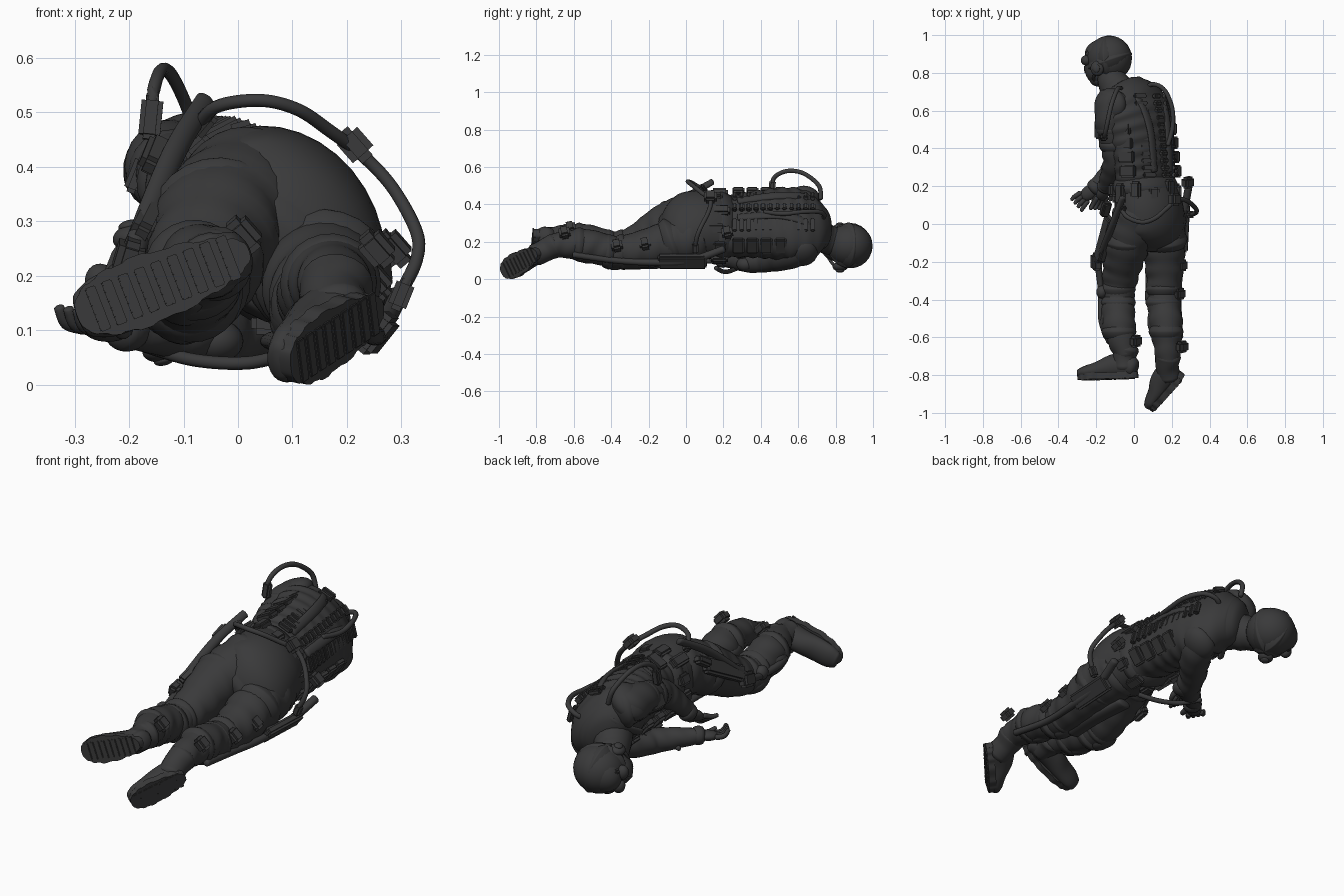
import bpy, bmesh, math
from mathutils import Vector as V, Matrix

if "Cube" in bpy.data.objects:
    bpy.data.objects.remove(bpy.data.objects["Cube"])

mat = bpy.data.materials.new("charcoal grey")
mat.diffuse_color = (0.042, 0.042, 0.043, 1)
mat.use_nodes = True
mat.node_tree.nodes["Principled BSDF"].inputs["Base Color"].default_value = mat.diffuse_color

# body axes seen from the feet: side points to the upper shoulder, back to the spine
SIDE = V((-0.66, 0, 0.75))
BACK = V((0.75, 0, 0.66))


def finish(name, bm, angle=50):
    bmesh.ops.recalc_face_normals(bm, faces=bm.faces)
    me = bpy.data.meshes.new(name)
    bm.to_mesh(me)
    bm.free()
    me.materials.append(mat)
    ob = bpy.data.objects.new(name, me)
    bpy.context.collection.objects.link(ob)
    bpy.ops.object.select_all(action='DESELECT')
    ob.select_set(True)
    bpy.context.view_layer.objects.active = ob
    bpy.ops.object.shade_smooth_by_angle(angle=math.radians(angle))
    return ob


def catmull(a, b, c, d, t):
    return [0.5 * (2 * q + (r - p) * t + (2 * p - 5 * q + 4 * r - s) * t * t
                   + (3 * q - p - 3 * r + s) * t ** 3) for p, q, r, s in zip(a, b, c, d)]


def loft(name, keys, ref=SIDE, n=20, step=8, fold=0.0, freq=60, swirl=2.0):
    """Smooth tube through (x, y, z, radius along ref, other radius), with optional cloth folds."""
    k = [tuple(p) if len(p) == 5 else tuple(p) + (p[3],) for p in keys]
    k = [k[0]] + k + [k[-1]]
    pts = [catmull(*k[i:i + 4], j / step) for i in range(len(k) - 3) for j in range(step)] + [k[-1]]
    cen = [V(p[:3]) for p in pts]
    rings = []
    for i, p in enumerate(pts):
        t = (cen[min(i + 1, len(pts) - 1)] - cen[max(i - 1, 0)]).normalized()
        rings.append((cen[i], t, p[3], p[4]))
    # rounded ends
    c, t, a, b = rings[0]
    head = [(c - t * min(a, b) * 0.5 * math.sin(w), t, a * math.cos(w), b * math.cos(w)) for w in (1.4, 0.9, 0.45)]
    c, t, a, b = rings[-1]
    tail = [(c + t * min(a, b) * 0.5 * math.sin(w), t, a * math.cos(w), b * math.cos(w)) for w in (0.45, 0.9, 1.4)]
    bm = bmesh.new()
    rows, dist, prev = [], 0.0, None
    for c, t, a, b in head + rings + tail:
        s = (ref - t * ref.dot(t)).normalized()
        q = t.cross(s)
        dist += (c - prev).length if prev else 0
        prev = c
        row = []
        for m in range(n):
            w = 2 * math.pi * m / n
            g = 1 + fold * math.sin(freq * dist + swirl * math.cos(w + 0.7)) * (0.6 + 0.4 * math.sin(2 * w))
            row.append(bm.verts.new(c + s * a * g * math.cos(w) + q * b * g * math.sin(w)))
        rows.append(row)
    for r0, r1 in zip(rows, rows[1:]):
        for m in range(n):
            bm.faces.new((r0[m], r0[(m + 1) % n], r1[(m + 1) % n], r1[m]))
    bm.faces.new(rows[0])
    bm.faces.new(rows[-1])
    return finish(name, bm)


def hose(name, pts, r=0.011):
    return loft(name, [(*p, r) for p in pts], V((0.31, 0.43, 0.85)), 10, 8)


def frame(loc, along, up):
    x = V(along).normalized()
    z = V(up)
    z = (z - x * z.dot(x)).normalized()
    m = Matrix((x, z.cross(x), z)).transposed().to_4x4()
    m.translation = V(loc)
    return m


def blob(name, loc, size, along=(1, 0, 0), up=(0, 0, 1)):
    bm = bmesh.new()
    bmesh.ops.create_uvsphere(bm, u_segments=24, v_segments=16, radius=1)
    bm.transform(frame(loc, along, up) @ Matrix.Diagonal((*size, 1)))
    return finish(name, bm)


def box(name, loc, size, along=(1, 0, 0), up=(0, 0, 1)):
    """Soft-edged pouch or plate; size is the full length, width and thickness."""
    bm = bmesh.new()
    bmesh.ops.create_cube(bm, size=1)
    bm.transform(Matrix.Diagonal((*size, 1)))
    bmesh.ops.bevel(bm, geom=bm.edges[:], offset=min(size) * 0.25, segments=2, affect='EDGES')
    bm.transform(frame(loc, along, up))
    return finish(name, bm)


def boot(name, heel, toe, ankle, wide=1.0):
    d = V(toe) - V(heel)
    length = d.length
    m = frame(heel, d, V(ankle) - V(heel))
    f, s, u = (m.col[i].to_3d() for i in range(3))
    p = lambda t, h: V(heel) + f * length * t + u * h
    keys = [(.07, .055, .045, .05), (.2, .07, .052, .067), (.42, .066, .053, .062),
            (.65, .05, .058, .045), (.85, .04, .056, .035), (.96, .034, .042, .026)]
    loft(name + "_upper", [(*p(t, h), a * wide, b) for t, h, a, b in keys], s)
    loft(name + "_shaft", [(*p(.22, .06), .06), (*(p(.25, .07).lerp(V(ankle), .55)), .062), (*ankle, .068)], s, fold=.03)
    # scalloped tread sole
    bm = bmesh.new()
    ring = []
    for i in range(96):
        w = 2 * math.pi * i / 96
        c = math.cos(w)
        x = 0.5 + 0.5 * math.copysign(abs(c) ** 0.8, c)
        width = (0.05 + 0.012 * math.sin(math.pi * (x - 0.25)) + (0.004 if i // 3 % 2 else 0)) * wide
        ring.append(p(x, 0) + s * width * math.copysign(abs(math.sin(w)) ** 0.7, math.sin(w)))
    lo = [bm.verts.new(q) for q in ring]
    hi = [bm.verts.new(q + u * 0.034) for q in ring]
    for i in range(96):
        bm.faces.new((lo[i - 1], lo[i], hi[i], hi[i - 1]))
    bm.faces.new(lo)
    bm.faces.new(hi)
    finish(name + "_sole", bm, 35)
    for i in range(9):
        box(name + "_tread", p(.12 + i * .095, -.001), (.02, .085, .008), f, u)


def band(name, c, a, b, axis, ref=SIDE, w=0.012):
    c, axis = V(c), V(axis).normalized()
    loft(name, [(*(c - axis * w), a, b), (*c, a * 1.03, b * 1.03), (*(c + axis * w), a, b)], ref, 24, 3)


# torso, hips and vest
loft("torso", [(.06, .12, .28, .19, .14), (.06, .25, .283, .19, .128), (.043, .4, .293, .207, .142),
               (.02, .55, .295, .225, .148), (-.01, .65, .29, .21, .132), (-.045, .71, .28, .14, .1)],
     n=36, step=12, fold=.025, freq=95, swirl=1.2)
loft("hips", [(.06, .2, .285, .19, .145), (.08, .08, .29, .2, .165), (.1, -.02, .275, .192, .145), (.08, -.1, .25, .13, .08)], n=32)
band("belt", (.06, .19, .283), .2, .152, (0, 1, 0), w=.02)
for i in range(12):
    y = .26 + i * .038
    c = V((.06 - .05 * i / 11, y, .288))
    box("spine_segment", c + BACK * .147, (.045, .028, .032), SIDE, BACK)
    for k in (-1, 1):
        box("vest_webbing", c + BACK * .121 + SIDE * k * .102, (.072, .024, .025), SIDE - BACK * k * .5, BACK + SIDE * k * .5)
for k in (-1, 1):
    for j in range(4):
        box("side_pouch", V((.055 - .008 * j, .28 + j * .075, .288)) + BACK * .05 + SIDE * k * .19, (.09, .065, .03),
            BACK - SIDE * k * .25, SIDE * k + BACK * .25)
    loft("shoulder_strap", [(*(V((.05, .28, .29)) + BACK * .13 + SIDE * k * .06), .022, .012),
                            (*(V((.02, .5, .295)) + BACK * .15 + SIDE * k * .07), .024, .012),
                            (*(V((0, .66, .29)) + BACK * .11 + SIDE * k * .09), .024, .012),
                            (*(V((-.03, .725, .28)) + SIDE * k * .09), .024, .012),
                            (*(V((0, .6, .29)) - BACK * .14 + SIDE * k * .09), .024, .012)])
    for j in range(3):
        box("chest_pouch", V((.03, .3 + j * .09, .28)) - BACK * .135 + SIDE * k * .06, (.075, .07, .045), SIDE, BACK)
for i in range(11):
    w = math.radians(-70 + i * 32)
    o = SIDE * math.sin(w) * .2 + BACK * math.cos(w) * .152
    box("belt_pouch", V((.06, .18 - .02 * (i % 2), .283)) + o, (.055, .07 + .02 * (i % 3), .04), o.cross(V((0, 1, 0))), o)

# head with helmet, mask and ear cups
H, F, U, L = V((-.13, .873, .18)), V((-.94, -.1, -.25)), V((-.1, 1, 0)), V((-.25, 0, .95))
loft("neck", [(-.05, .66, .26, .1), (-.1, .73, .225, .085), (-.125, .79, .2, .074), (-.13, .84, .19, .074)], fold=.03, freq=110)
blob("helmet", H + U * .003, (.12, .122, .115), F, L)
blob("helmet_brow", H + U * .035 + F * .03, (.1, .085, .075), F, U)
blob("face", H - U * .045 + F * .055, (.085, .075, .09), F, U)
blob("jaw", H - U * .095 + F * .065, (.055, .055, .045), F, U)
box("nose", H + F * .13 - U * .04, (.03, .025, .05), F, U)
band("helmet_rim", H - U * .01, .121, .121, U + F * .25, L, .008)
band("helmet_ridge", H + U * .003, .122, .118, F, L, .008)
for k in (-1, 1):
    blob("ear_cup", H + L * k * .108 + F * .045 - U * .045, (.036, .04, .024), F, L)
    blob("ear_cap", H + L * k * .13 + F * .045 - U * .045, (.02, .022, .01), F, L)
    blob("goggle", H + L * k * .038 + F * .118 + U * .005, (.03, .036, .028), F, U)
    box("helmet_mount", H + L * k * .045 + F * .1 + U * .04, (.03, .035, .03), F, U)
    hose("chin_strap", [H + L * k * .11 + F * .05 - U * .06, H + L * k * .07 + F * .08 - U * .09, H + F * .09 - U * .125], .008)

# arms: upper one bends at the waist, lower one reaches forward
loft("upper_side_arm", [(-.1, .66, .39, .095), (-.125, .57, .4, .086), (-.11, .43, .375, .07), (-.1, .34, .35, .065),
                        (-.12, .27, .29, .056), (-.15, .2, .22, .04)], fold=.05, freq=75, n=24)
loft("lower_side_arm", [(.09, .63, .175, .092), (.065, .54, .13, .08), (-.02, .42, .1, .064), (-.06, .34, .095, .06),
                        (-.13, .27, .1, .05), (-.2, .21, .105, .038)], fold=.05, freq=75, n=24)
blob("shoulder_pad", (-.125, .63, .42), (.09, .1, .06), (0, 1, 0), SIDE)
blob("lower_shoulder_pad", (.11, .62, .145), (.085, .09, .06), (0, 1, 0), -SIDE)
blob("elbow_pad", (-.08, .33, .37), (.045, .06, .045))
blob("lower_elbow_pad", (-.04, .32, .08), (.05, .05, .04))
box("arm_pouch", (-.185, .5, .385), (.1, .07, .03), (0, 1, 0), (-1, 0, .4))
for c in ((-.12, .5, .388), (-.105, .42, .37)):
    band("arm_strap", c, .079, .079, (0, 1, .1))


def hand(name, wrist, d, spread, curl):
    w, d, s, c = V(wrist), V(d).normalized(), V(spread).normalized(), V(curl)
    blob(name + "_palm", w + d * .045, (.05, .038, .024), d, d.cross(s))
    band(name + "_cuff", w, .045, .043, d, s)
    for i in range(4):
        b = w + d * .08 + s * (i - 1.5) * .02
        g = d + s * (i - 1.5) * .12
        loft(name + "_finger", [(*b, .013), (*(b + g * .035 + c * .01), .012), (*(b + g * .05 + c * .038), .01)], s, 10, 4)
    b = w + d * .03 - s * .03
    loft(name + "_thumb", [(*b, .015), (*(b + d * .03 - s * .025), .013), (*(b + d * .055 - s * .03 + c * .015), .01)], s, 10, 4)


hand("reaching_hand", (-.205, .195, .105), (-.8, -.7, -.05), (-.66, .75, .1), (0, -.2, 1))
hand("waist_hand", (-.15, .2, .21), (-.25, -.7, -.5), (-.8, 0, .5), (-.3, -.5, .3))

# slightly bent legs with straps, knee and shin armour
legs = {"upper": [(.03, .06, .345, .135), (-.035, -.1, .285, .122), (-.07, -.26, .195, .098), (-.085, -.38, .17, .086),
                  (-.08, -.53, .205, .088), (-.06, -.63, .222, .072), (-.04, -.69, .225, .06)],
        "lower": [(.14, .05, .225, .135), (.155, -.1, .19, .118), (.16, -.26, .155, .098), (.155, -.38, .145, .086),
                  (.17, -.53, .18, .087), (.175, -.64, .185, .073), (.18, -.72, .178, .062)]}
for name, keys in legs.items():
    loft(name + "_leg", keys, n=28, step=10, fold=.045, freq=70)
    knee, shin = V(keys[3][:3]), V(keys[4][:3])
    blob(name + "_knee_pad", knee - BACK * .045, (.085, .075, .055), (0, 1, 0), BACK)
    blob(name + "_knee_cap", knee - BACK * .08 + V((0, .01, .01)), (.05, .045, .03), (0, 1, 0), BACK)
    loft(name + "_shin_guard", [(*(shin - BACK * .055 + V((0, .06, 0))), .065, .04), (*(shin - BACK * .055), .07, .045),
                                (*(shin - BACK * .03 - V((0, .09, 0))), .055, .037)])
    for y in (.035, -.035):
        band(name + "_knee_strap", knee + V((0, y, .002)), .092, .092, (0, 1, 0), w=.01)
    band(name + "_calf_strap", shin - V((0, .04, -.005)), .09, .09, (0, 1, 0), w=.01)
    band(name + "_thigh_strap", V(keys[1][:3]) + V((0, .02, .01)), .125, .125, (0, 1, .35))
boot("upper_boot", (.02, -.815, .247), (-.295, -.825, .125), (-.04, -.66, .222), 1.03)
boot("lower_boot", (.268, -.8, .143), (.097, -.987, .032), (.18, -.7, .18))

# outer thigh gear and exoskeleton struts
loft("thigh_strut", [(-.06, .14, .52, .02, .014), (-.12, -.02, .42, .022, .016), (-.19, -.2, .25, .022, .016)])
box("thigh_holster", (-.155, -.08, .32), (.26, .08, .045), (-.2, -.75, -.4), (-.8, 0, .4))
box("holster_grip", (-.15, .08, .42), (.09, .04, .05), (-.2, -.75, -.5), (-.8, 0, .4))
box("holster_tip", (-.2, -.2, .235), (.09, .07, .05), (0, 1, .2), (-1, 0, .3))
loft("shin_strut", [(-.19, -.22, .22, .018), (-.175, -.36, .19, .016), (-.17, -.5, .19, .02), (-.145, -.6, .195, .016)])
blob("knee_hinge", (-.17, -.36, .2), (.03, .035, .035))
loft("lower_thigh_strut", [(.29, .2, .16, .02), (.26, .02, .1, .02), (.25, -.18, .09, .018), (.235, -.38, .1, .016), (.245, -.6, .13, .016)])
box("lower_thigh_holster", (.255, -.02, .095), (.26, .085, .04), (-.05, -1, 0), (.75, 0, -.6))
for p in ((.25, -.22, .19), (.24, -.37, .18), (.255, -.65, .25), (.285, .22, .25), (.01, -.62, .275)):
    box("leg_buckle", p, (.06, .07, .05), (0, 1, .2), BACK)
loft("under_thigh_plate", [(.08, .02, .08, .04, .02), (.1, -.18, .075, .04, .02), (.1, -.34, .07, .04, .02)], V((1, 0, 0)))

# hoses and fittings
hose("upper_hose", [(-.165, .46, .46), (-.155, .47, .54), (-.14, .54, .578), (-.12, .63, .565), (-.09, .71, .5), (-.07, .72, .43)], .012)
hose("back_hose", [(.05, .71, .31), (.1, .74, .34), (.16, .71, .36), (.2, .62, .36), (.205, .52, .35), (.18, .42, .36)], .012)
hose("hip_hose", [(-.075, .1, .47), (-.04, .04, .51), (.04, .01, .522), (.11, .03, .505), (.17, .08, .465), (.23, .13, .42),
                  (.285, .12, .36), (.328, .08, .28), (.328, .06, .23), (.305, .05, .18)], .012)
hose("belly_hose", [(-.17, .3, .07), (-.08, .24, .045), (.02, .2, .04), (.1, .16, .06)], .012)
box("hose_box", (.215, .13, .44), (.07, .07, .05), SIDE, BACK)
box("hose_socket", (-.16, .46, .49), (.08, .035, .04), (.1, .1, 1), (1, 0, 0))
box("side_socket", (.3, .05, .165), (.06, .035, .035), (.4, 0, 1), (0, 1, 0))
box("hip_socket", (-.065, .09, .48), (.06, .035, .035), (.5, -.5, .6), (0, 1, 0))
